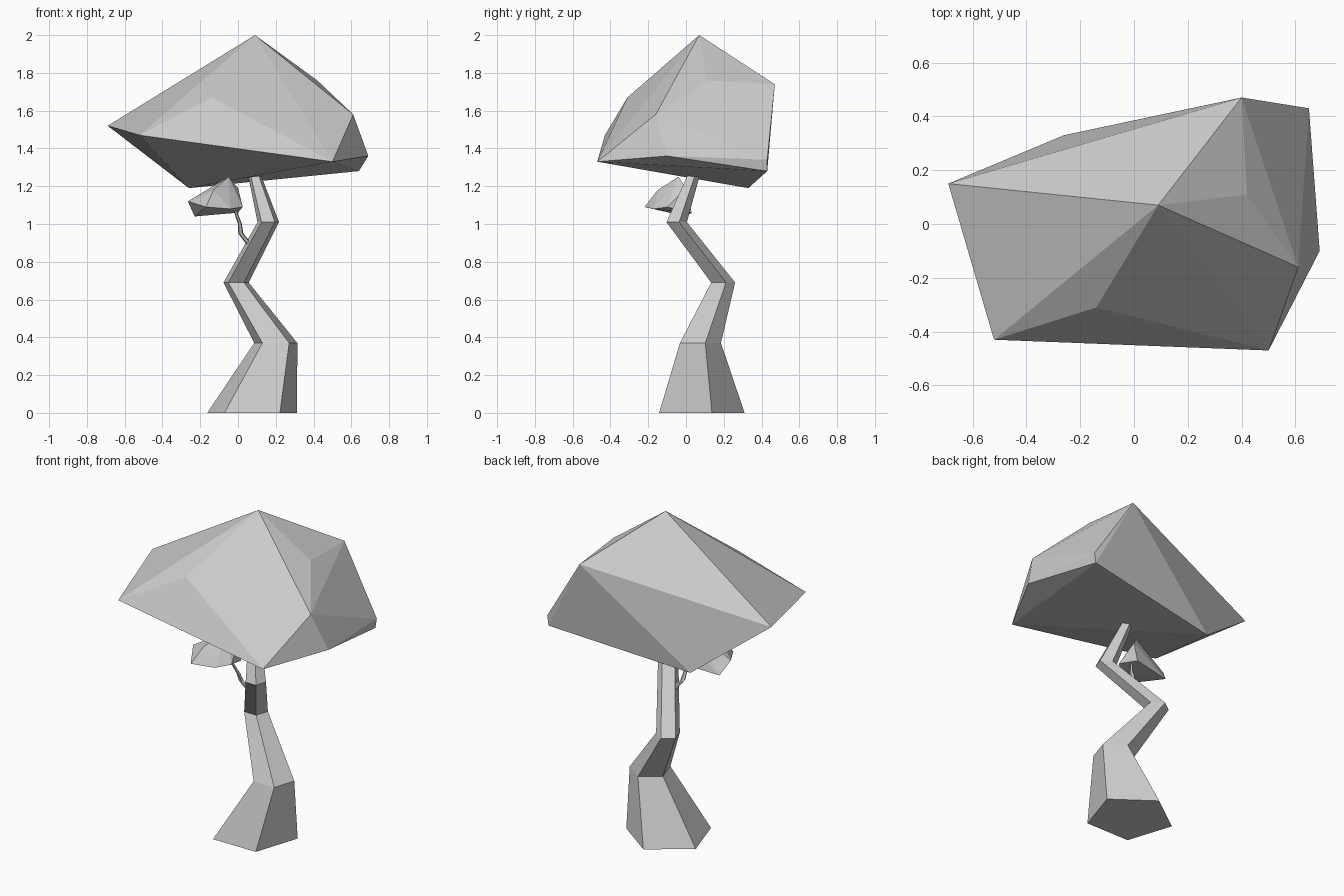
import bpy, bmesh, math
from mathutils import Vector

if "Cube" in bpy.data.objects:
    bpy.data.objects.remove(bpy.data.objects["Cube"])


def finish(name, bm):
    bmesh.ops.recalc_face_normals(bm, faces=bm.faces)
    mesh = bpy.data.meshes.new(name)
    bm.to_mesh(mesh)
    bm.free()
    obj = bpy.data.objects.new(name, mesh)
    bpy.context.collection.objects.link(obj)
    return obj


def faceted_clump(name, points):
    """Low-poly foliage: convex hull around a few corner points."""
    bm = bmesh.new()
    for p in points:
        bm.verts.new(p)
    bmesh.ops.convex_hull(bm, input=list(bm.verts))
    loose = [v for v in bm.verts if not v.link_faces]
    bmesh.ops.delete(bm, geom=loose, context='VERTS')
    return finish(name, bm)


def crooked_stem(name, rings, sides=5):
    """Horizontal polygon rings (x, y, z, radius) joined into a tapered stem."""
    bm = bmesh.new()
    loops = []
    for x, y, z, r in rings:
        loop = []
        for i in range(sides):
            a = math.pi / 2 + math.tau * i / sides
            loop.append(bm.verts.new(Vector((x + r * math.cos(a), y + r * math.sin(a), z))))
        loops.append(loop)
    for low, high in zip(loops, loops[1:]):
        for i in range(sides):
            j = (i + 1) % sides
            bm.faces.new((low[i], low[j], high[j], high[i]))
    bm.faces.new(loops[0])
    bm.faces.new(loops[-1])
    return finish(name, bm)


# Zigzag trunk running up into the canopy
crooked_stem("trunk", [
    (0.075, 0.06, 0.00, 0.25),
    (0.20, 0.065, 0.37, 0.12),
    (-0.01, 0.19, 0.69, 0.07),
    (0.16, -0.055, 1.01, 0.06),
    (0.07, 0.06, 1.32, 0.03),
])

# Thin side twig carrying the small clump
crooked_stem("side_twig", [
    (0.085, 0.04, 0.86, 0.018),
    (0.015, 0.01, 0.95, 0.014),
    (0.01, -0.01, 1.00, 0.011),
    (-0.025, -0.05, 1.10, 0.008),
])

# Main canopy
faceted_clump("canopy", [
    (0.09, 0.07, 2.00), (0.42, 0.11, 1.76), (0.40, 0.47, 1.74),
    (-0.14, -0.31, 1.67), (0.61, -0.16, 1.58), (-0.69, 0.15, 1.52),
    (-0.52, -0.43, 1.47), (0.69, -0.10, 1.36), (0.65, 0.43, 1.34),
    (0.50, -0.47, 1.33), (0.64, 0.43, 1.28), (-0.26, 0.33, 1.19),
])

# Small clump on the twig
faceted_clump("small_clump", [
    (-0.05, -0.04, 1.25), (-0.13, -0.15, 1.18), (0.00, 0.00, 1.19),
    (-0.265, -0.06, 1.12), (-0.17, -0.22, 1.09), (0.025, -0.10, 1.09),
    (-0.04, -0.17, 1.08), (-0.23, 0.00, 1.04), (0.00, 0.03, 1.06),
])
